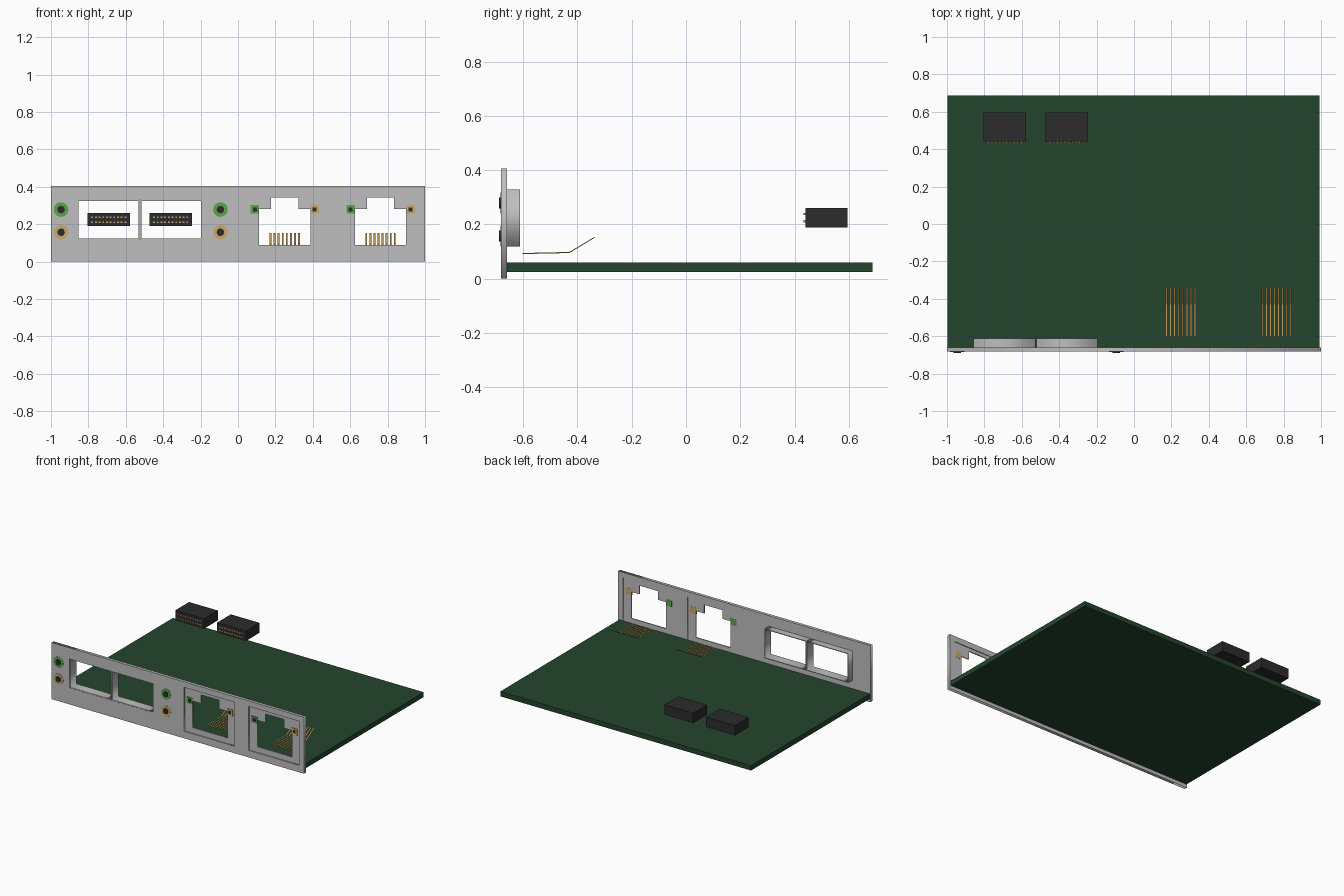
import bpy, bmesh, math

old = bpy.data.objects.get("Cube")
if old:
    bpy.data.objects.remove(old, do_unlink=True)


def material(name, r, g, b):
    m = bpy.data.materials.new(name)
    m.use_nodes = True
    m.diffuse_color = (r, g, b, 1)
    m.node_tree.nodes["Principled BSDF"].inputs["Base Color"].default_value = (r, g, b, 1)
    return m


GREY = material("light grey metal", 0.52, 0.52, 0.53)
BOARD = material("board green", 0.017, 0.06, 0.026)
BLACK = material("black plastic", 0.025, 0.025, 0.026)
GOLD = material("gold contact", 0.58, 0.36, 0.13)
GREEN = material("green lamp", 0.10, 0.38, 0.07)
AMBER = material("amber lamp", 0.58, 0.40, 0.15)


def boxes(name, mat, spans):
    """One object made of boxes, each given as (x0, x1, y0, y1, z0, z1)."""
    bm = bmesh.new()
    for x0, x1, y0, y1, z0, z1 in spans:
        made = bmesh.ops.create_cube(bm, size=1)["verts"]
        bmesh.ops.scale(bm, vec=(x1 - x0, y1 - y0, z1 - z0), verts=made)
        bmesh.ops.translate(bm, vec=((x0 + x1) / 2, (y0 + y1) / 2, (z0 + z1) / 2), verts=made)
    mesh = bpy.data.meshes.new(name)
    bm.to_mesh(mesh)
    bm.free()
    mesh.materials.append(mat)
    ob = bpy.data.objects.new(name, mesh)
    bpy.context.collection.objects.link(ob)
    return ob


def rect(x0, x1, z0, z1):
    return [(x0, z0), (x1, z0), (x1, z1), (x0, z1)]


def circle(x, z, r, n=20):
    return [(x + r * math.cos(math.tau * i / n), z + r * math.sin(math.tau * i / n)) for i in range(n)]


def plate(name, mat, y0, y1, *outlines):
    """Upright plate: the first outline is the edge, the others are holes."""
    curve = bpy.data.curves.new(name, "CURVE")
    curve.dimensions = "2D"
    curve.fill_mode = "BOTH"
    curve.extrude = (y1 - y0) / 2
    for pts in outlines:
        spline = curve.splines.new("POLY")
        spline.points.add(len(pts) - 1)
        for p, (x, z) in zip(spline.points, pts):
            p.co = (x, z, 0, 1)
        spline.use_cyclic_u = True
    curve.materials.append(mat)
    ob = bpy.data.objects.new(name, curve)
    ob.location.y = (y0 + y1) / 2
    ob.rotation_euler.x = math.pi / 2
    bpy.context.collection.objects.link(ob)
    bpy.ops.object.select_all(action="DESELECT")
    ob.select_set(True)
    bpy.context.view_layer.objects.active = ob
    bpy.ops.object.convert(target="MESH")
    return ob


FRONT, BACK = -0.682, -0.66
JACKS = (("inner", 0.25), ("outer", 0.762))
CAGES = (("right", -0.857, -0.527), ("left", -0.522, -0.194))

# Circuit board
boxes("circuit_board", BOARD, [(-0.997, 0.991, BACK, 0.687, 0.024, 0.059)])

# Front panel with openings for the cages and the jacks
plate("front_panel", GREY, FRONT, BACK, rect(-1, 1, 0, 0.405),
      rect(CAGES[0][1], CAGES[1][2], 0.118, 0.329),
      *[rect(c - 0.2, c + 0.2, 0.05, 0.365) for _, c in JACKS])

# Module cages: open sleeves behind the panel
for side, x0, x1 in CAGES:
    t = 0.005
    plate(side + "_cage", GREY, FRONT + 0.001, -0.612, rect(x0, x1, 0.118, 0.329),
          rect(x0 + t, x1 - t, 0.118 + t, 0.329 - t))

# Round lamps: coloured ring around a dark lens
for side, x in (("right", -0.946), ("left", -0.094)):
    for level, z, mat in (("upper", 0.278, GREEN), ("lower", 0.157, AMBER)):
        name = side + "_" + level
        plate(name + "_lamp_ring", mat, FRONT - 0.002, FRONT + 0.002,
              circle(x, z, 0.039), circle(x, z, 0.02))
        plate(name + "_lamp_lens", BLACK, FRONT - 0.007, FRONT + 0.002, circle(x, z, 0.02))

for place, c in JACKS:
    # Recessed jack face with a stepped opening
    half, notch = 0.137, 0.073
    opening = [(c - half, 0.09), (c + half, 0.09), (c + half, 0.28), (c + notch, 0.28),
               (c + notch, 0.342), (c - notch, 0.342), (c - notch, 0.28), (c - half, 0.28)]
    plate(place + "_jack_face", GREY, -0.674, -0.666, rect(c - 0.2, c + 0.2, 0.05, 0.365), opening)

    # Square lamps beside the opening
    for side, x, mat in (("right", c - 0.16, GREEN), ("left", c + 0.16, AMBER)):
        name = place + "_jack_" + side
        boxes(name + "_lamp", mat, [(x - 0.023, x + 0.023, -0.679, -0.665, 0.256, 0.302)])
        boxes(name + "_lamp_lens", BLACK, [(x - 0.011, x + 0.011, -0.681, -0.678, 0.268, 0.290)])

    # Eight bent spring contacts
    path = [(-0.602, 0.092), (-0.43, 0.096), (-0.337, 0.152)]
    bm = bmesh.new()
    for i in range(8):
        x = c + (i - 3.5) * 0.0218
        rings = []
        for y, z in path:
            corners = ((-0.005, 0), (0.005, 0), (0.005, 0.004), (-0.005, 0.004))
            rings.append([bm.verts.new((x + dx, y, z + dz - 0.002)) for dx, dz in corners])
        for a, b in zip(rings, rings[1:]):
            for k in range(4):
                n = (k + 1) % 4
                bm.faces.new((a[k], a[n], b[n], b[k]))
        bm.faces.new(rings[0])
        bm.faces.new(rings[-1])
    bmesh.ops.recalc_face_normals(bm, faces=bm.faces)
    mesh = bpy.data.meshes.new(place + "_jack_contacts")
    bm.to_mesh(mesh)
    bm.free()
    mesh.materials.append(GOLD)
    bpy.context.collection.objects.link(bpy.data.objects.new(mesh.name, mesh))

# Module connectors at the rear, each with two rows of contacts
for side, x in (("right", -0.691), ("left", -0.36)):
    boxes(side + "_connector", BLACK, [(x - 0.114, x + 0.114, 0.44, 0.595, 0.189, 0.26)])
    pins = []
    for z in (0.211, 0.238):
        for i in range(10):
            px = x + (i - 4.5) * 0.0197
            pins.append((px - 0.005, px + 0.005, 0.434, 0.442, z - 0.004, z + 0.004))
    boxes(side + "_connector_contacts", GOLD, pins)
